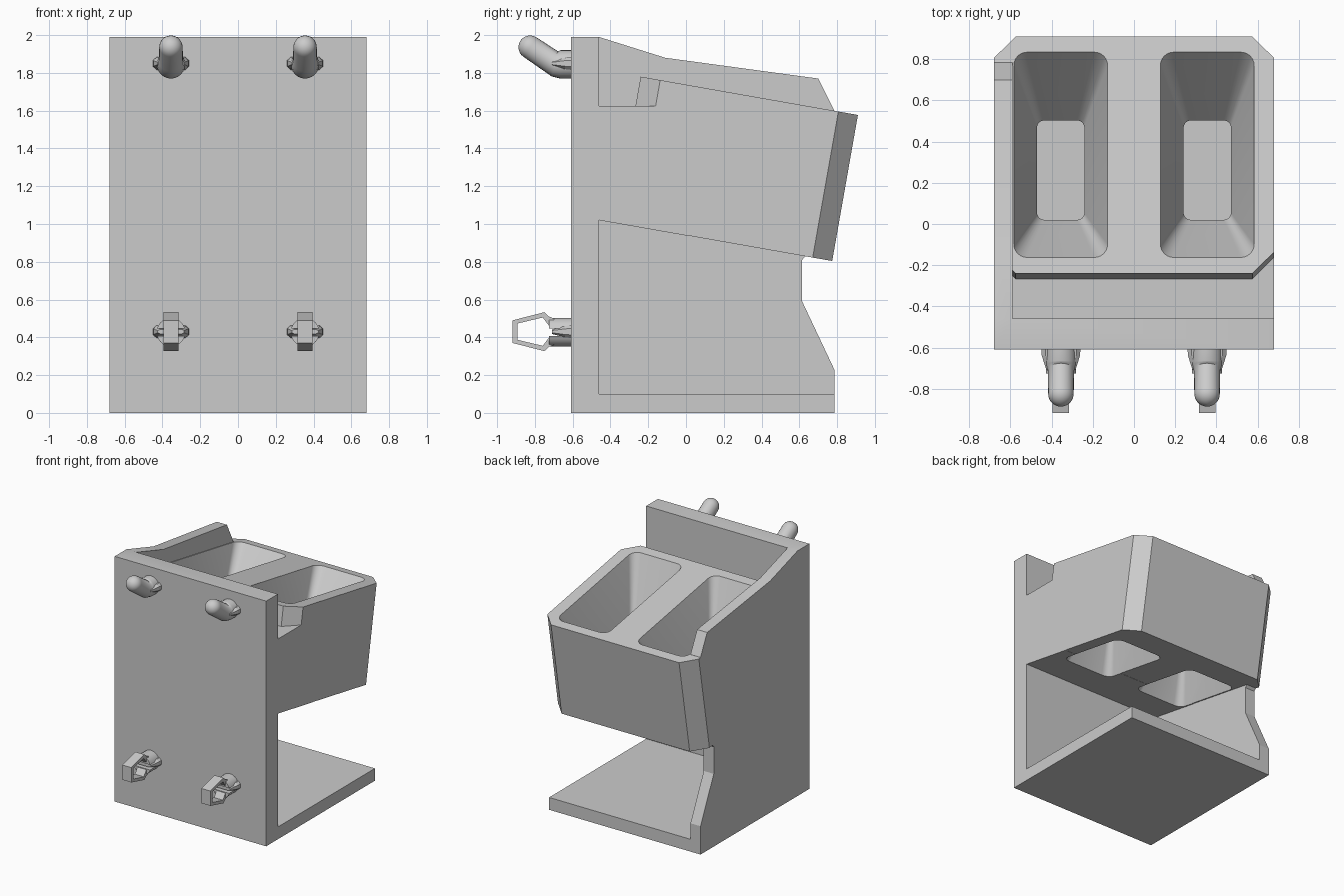
import bpy, bmesh
from math import sin, cos, radians, pi
from mathutils import Vector

if "Cube" in bpy.data.objects:
    bpy.data.objects.remove(bpy.data.objects["Cube"])

TILT = radians(10)
U = Vector((0, cos(TILT), -sin(TILT)))     # along the tilted block
W = Vector((0, sin(TILT), cos(TILT)))      # out of its top face
TOP = Vector((0, -0.24, 1.78))             # top front edge of the block
LENGTH, DEPTH = 1.168, 0.785


def loft(name, rings):
    """Closed solid through rings of equal point count."""
    bm = bmesh.new()
    vs = [[bm.verts.new(p) for p in r] for r in rings]
    n = len(vs[0])
    for a, b in zip(vs, vs[1:]):
        for i in range(n):
            j = (i + 1) % n
            bm.faces.new((a[i], a[j], b[j], b[i]))
    bm.faces.new(vs[0])
    bm.faces.new(vs[-1][::-1])
    bmesh.ops.recalc_face_normals(bm, faces=bm.faces)
    me = bpy.data.meshes.new(name)
    bm.to_mesh(me)
    bm.free()
    ob = bpy.data.objects.new(name, me)
    bpy.context.collection.objects.link(ob)
    return ob


def side_prism(name, pts, x0, x1):
    """Profile in (y, z) extruded along x."""
    return loft(name, [[(x, y, z) for y, z in pts] for x in (x0, x1)])


def combine(ob, other, op):
    m = ob.modifiers.new("b", 'BOOLEAN')
    m.object, m.operation, m.solver = other, op, 'EXACT'
    dg = bpy.context.evaluated_depsgraph_get()
    me = bpy.data.meshes.new_from_object(ob.evaluated_get(dg))
    ob.modifiers.clear()
    ob.data = me
    bpy.data.objects.remove(other)


def smooth(ob, angle=30):
    bpy.ops.object.select_all(action='DESELECT')
    ob.select_set(True)
    bpy.context.view_layer.objects.active = ob
    bpy.ops.object.shade_smooth_by_angle(angle=radians(angle))


# back plate, base shelf and the joint under the block
body = side_prism("holder_body", [
    (-0.61, 0), (0.785, 0), (0.785, 0.1), (-0.46, 0.1), (-0.46, 1.02),
    (0.0, 0.939), (0.0, 1.625), (-0.46, 1.625), (-0.46, 1.99), (-0.61, 1.99)], -0.68, 0.68)

# tilted block with chamfered corners
c, hx = 0.105, 0.68
plan = [(-hx + c, 0), (hx - c, 0), (hx, c), (hx, LENGTH - c),
        (hx - c, LENGTH), (-hx + c, LENGTH), (-hx, LENGTH - c), (-hx, c)]
block = loft("block", [[TOP + Vector((x, 0, 0)) + U * u - W * d for x, u in plan]
                       for d in (0, DEPTH)])
combine(body, block, 'UNION')

# side wall
wall = side_prism("side_wall", [
    (-0.61, 0), (0.785, 0), (0.785, 0.23), (0.615, 0.59), (0.615, 0.81), (0.66, 0.86),
    (0.785, 1.60), (0.70, 1.77), (-0.11, 1.88), (-0.46, 1.99), (-0.61, 1.99)], -0.68, -0.59)
combine(body, wall, 'UNION')


def rounded_ring(cx, cu, sx, su, r, d, seg=6):
    pts = []
    for k, (qx, qu) in enumerate(((1, 1), (-1, 1), (-1, -1), (1, -1))):
        for i in range(seg + 1):
            a = pi / 2 * (k + i / seg)
            x = cx + qx * (sx / 2 - r) + r * cos(a)
            u = cu + qu * (su / 2 - r) + r * sin(a)
            pts.append(TOP + Vector((x, 0, 0)) + U * u - W * d)
    return pts


# hourglass shaped openings through the block
for s in (-1, 1):
    cx, cu = 0.356 * s, 0.585
    cut = loft("opening_cutter", [
        rounded_ring(cx, cu, 0.461, 1.025, 0.066, -0.01),
        rounded_ring(cx, cu, 0.23, 0.49, 0.035, 0.43),
        rounded_ring(cx, cu - 0.02, 0.455, 0.665, 0.066, DEPTH + 0.01)])
    combine(body, cut, 'DIFFERENCE')
smooth(body, 25)


def tube_ring(x, y, z, ang, r, n=24):
    up = Vector((0, sin(ang), cos(ang)))
    return [Vector((x, y, z)) + Vector((r * cos(2 * pi * i / n), 0, 0))
            + up * (r * sin(2 * pi * i / n)) for i in range(n)]


def fins(name, x, z):
    """Small tapered wings either side of a mount."""
    return loft(name, [[(x + sx * w, y, z + sz * h) for sx, sz in
                        ((1, .5), (.8, 1), (-.8, 1), (-1, .5), (-1, -.5), (-.8, -1), (.8, -1), (1, -.5))]
                       for y, w, h in ((-0.60, 0.095, 0.035), (-0.64, 0.093, 0.03), (-0.71, 0.07, 0.012))])


for side, x in (("left", -0.355), ("right", 0.355)):
    # bent upper peg with a round tip
    bend, r = radians(34), 0.062
    rings = [tube_ring(x, -0.60, 1.845, 0, 0.075), tube_ring(x, -0.665, 1.845, 0, 0.075),
             tube_ring(x, -0.69, 1.85, bend / 2, 0.072), tube_ring(x, -0.712, 1.86, bend, 0.064)]
    for i in range(7):
        t = radians(88) * i / 6
        rings.append(tube_ring(x, -0.825 - cos(bend) * r * sin(t),
                               1.936 + sin(bend) * r * sin(t), bend, r * cos(t)))
    smooth(loft("upper_peg_" + side, rings), 40)
    fins("upper_peg_fins_" + side, x, 1.85)

    # lower snap clip: split stub plus an angular spring band
    for s, part in ((1, "top"), (-1, "bottom")):
        a0 = radians(16)
        arc = [a0 + (pi - 2 * a0) * i / 12 for i in range(13)]
        half = loft("clip_stub_%s_%s" % (part, side),
                    [[(x + 0.076 * cos(a), y, 0.427 + s * 0.076 * sin(a)) for a in arc]
                     for y in (-0.60, -0.725)])
        smooth(half)
    loft("clip_root_" + side, [tube_ring(x, y, 0.427, 0, 0.07) for y in (-0.60, -0.64)])
    fins("clip_fins_" + side, x, 0.43)
    half = [(-0.70, 0.07), (-0.725, 0.08), (-0.75, 0.103), (-0.918, 0.06)]
    inner = [(-0.893, 0.043), (-0.758, 0.075), (-0.725, 0.03), (-0.70, 0.03)]
    band = ([(y, 0.43 + d) for y, d in half] + [(y, 0.43 - d) for y, d in half[::-1]]
            + [(y, 0.43 - d) for y, d in inner[::-1]] + [(y, 0.43 + d) for y, d in inner])
    side_prism("clip_band_" + side, band, x - 0.04, x + 0.04)
